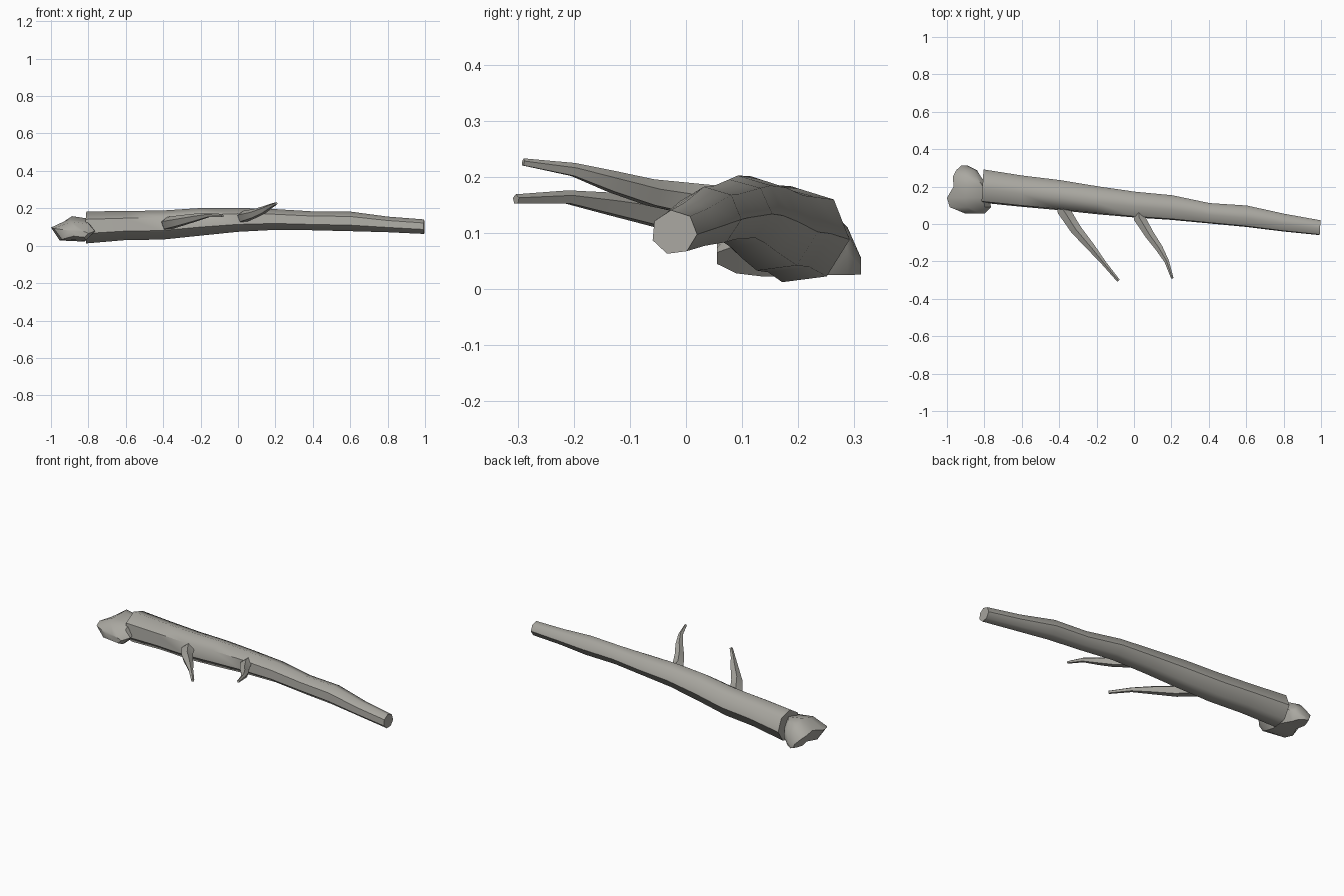
import bpy, bmesh, math
from mathutils import Vector

if "Cube" in bpy.data.objects:
    bpy.data.objects.remove(bpy.data.objects["Cube"])

bark = bpy.data.materials.new("grey bark")
bark.diffuse_color = (0.40, 0.39, 0.355, 1)
bark.use_nodes = True
bark.node_tree.nodes["Principled BSDF"].inputs["Base Color"].default_value = bark.diffuse_color


def loft(name, rings, angle):
    """Skin a closed tube through rings of points, capping both ends."""
    bm = bmesh.new()
    loops = [[bm.verts.new(p) for p in r] for r in rings]
    n = len(loops[0])
    for a, b in zip(loops, loops[1:]):
        for i in range(n):
            j = (i + 1) % n
            bm.faces.new((a[i], a[j], b[j], b[i]))
    bm.faces.new(loops[0][::-1])
    bm.faces.new(loops[-1])
    bmesh.ops.recalc_face_normals(bm, faces=bm.faces)
    me = bpy.data.meshes.new(name)
    bm.to_mesh(me)
    bm.free()
    me.materials.append(bark)
    ob = bpy.data.objects.new(name, me)
    bpy.context.collection.objects.link(ob)
    bpy.ops.object.select_all(action='DESELECT')
    bpy.context.view_layer.objects.active = ob
    ob.select_set(True)
    bpy.ops.object.shade_smooth_by_angle(angle=math.radians(angle))
    return ob


# Trunk: seven-sided rings (x, y, z, half width, half height)
trunk = [(-0.81, 0.20, 0.096, 0.092, 0.088), (-0.6, 0.173, 0.106, 0.086, 0.08),
         (-0.4, 0.152, 0.109, 0.083, 0.08), (-0.2, 0.125, 0.126, 0.077, 0.076),
         (0.0, 0.102, 0.137, 0.071, 0.066), (0.2, 0.086, 0.139, 0.068, 0.057),
         (0.4, 0.056, 0.132, 0.056, 0.052), (0.6, 0.040, 0.129, 0.059, 0.054),
         (0.8, 0.006, 0.113, 0.049, 0.043), (0.995, -0.021, 0.101, 0.041, 0.04)]
rings = []
for x, y, z, w, h in trunk:
    ring = []
    for k in range(7):
        a = math.radians(252 + k * 360 / 7)
        # ends are cut slightly askew
        ring.append((x + 0.06 * math.cos(a) * w, y + w * math.cos(a), z + h * math.sin(a)))
    rings.append(ring)
loft("trunk", rings, 52)

# Side branches: five-sided tapering twigs (x, y, z, radius)
branches = {
    "left_branch": [(-0.38, 0.13, 0.115, 0.04), (-0.375, 0.07, 0.118, 0.036),
                    (-0.31, -0.03, 0.132, 0.031), (-0.225, -0.13, 0.15, 0.022),
                    (-0.16, -0.21, 0.163, 0.013), (-0.083, -0.303, 0.16, 0.009)],
    "right_branch": [(0.02, 0.10, 0.145, 0.035), (0.03, 0.03, 0.155, 0.032),
                     (0.085, -0.06, 0.170, 0.026), (0.135, -0.13, 0.190, 0.021),
                     (0.175, -0.20, 0.212, 0.013), (0.205, -0.29, 0.226, 0.007)],
}
for name, path in branches.items():
    rings = []
    for i, (x, y, z, r) in enumerate(path):
        a = Vector(path[max(i - 1, 0)][:3])
        b = Vector(path[min(i + 1, len(path) - 1)][:3])
        t = (b - a).normalized()
        side = t.cross(Vector((0, 0, 1))).normalized()
        up = side.cross(t)
        rings.append([Vector((x, y, z)) + r * (math.cos(q) * side + math.sin(q) * up)
                      for q in (math.radians(90 + 72 * k) for k in range(5))])
    loft(name, rings, 52)

# Root knob: lumpy six-sided loft across the thick end (y, left x, right x, bottom z, top z)
knob = [(0.055, -0.90, -0.80, 0.045, 0.085), (0.09, -0.985, -0.765, 0.028, 0.128),
        (0.14, -1.0, -0.77, 0.022, 0.142), (0.20, -0.965, -0.78, 0.025, 0.158),
        (0.255, -0.968, -0.82, 0.025, 0.145), (0.288, -0.95, -0.84, 0.025, 0.11),
        (0.312, -0.925, -0.89, 0.026, 0.055)]
rings = []
for y, l, r, b, t in knob:
    m, w = (b + t) / 2, r - l
    rings.append([(l, y, m + 0.015), (l + 0.2 * w, y, b + 0.006), (r - 0.22 * w, y, b),
                  (r, y, m), (r - 0.15 * w, y, t - 0.012), (l + 0.42 * w, y, t)])
loft("root_knob", rings, 40)
